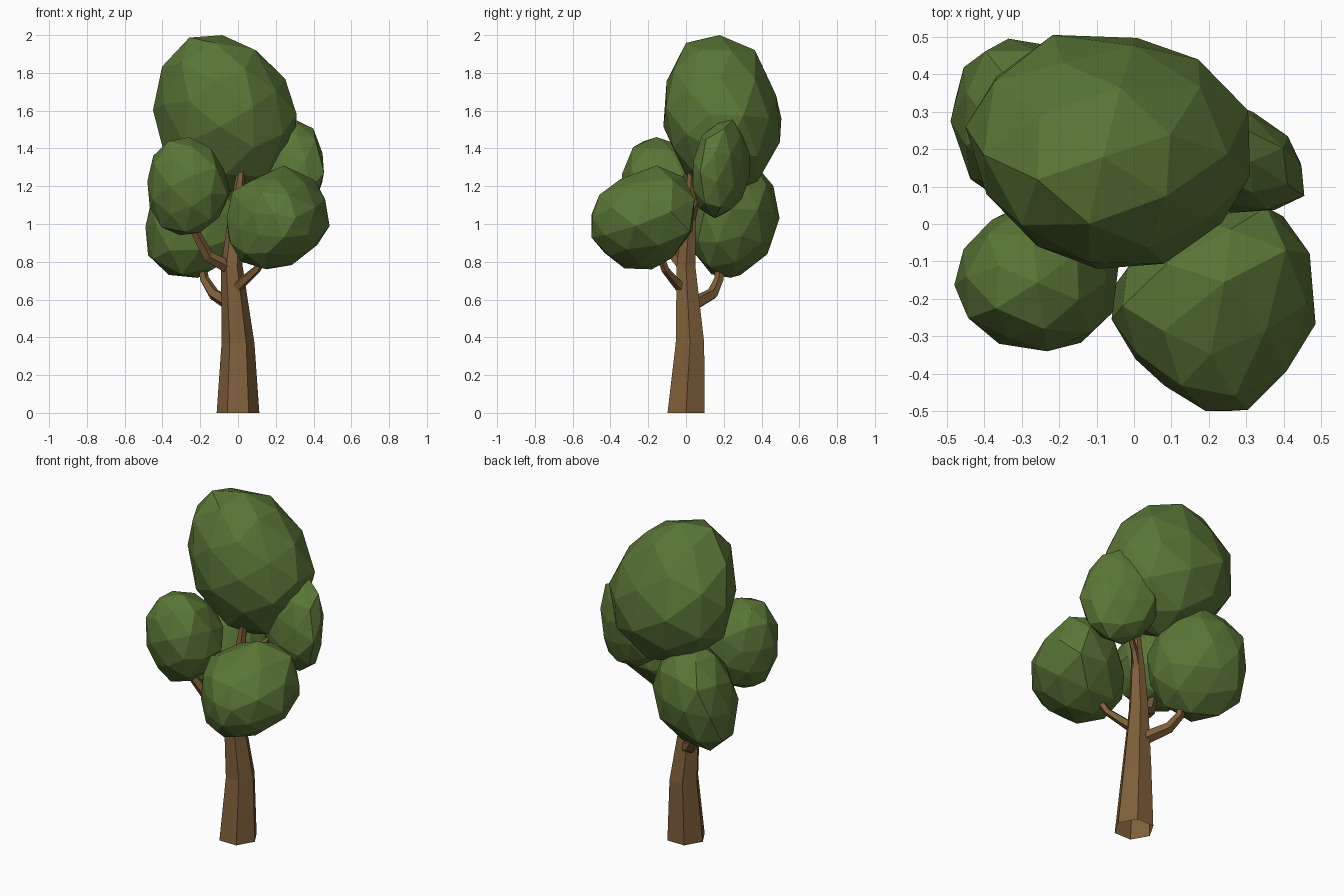
import bpy, bmesh, math, random
from mathutils import Vector, Euler, Quaternion

cube = bpy.data.objects.get("Cube")
if cube:
    bpy.data.objects.remove(cube, do_unlink=True)
random.seed(4)


def material(name, rgb):
    mat = bpy.data.materials.new(name)
    mat.use_nodes = True
    mat.diffuse_color = (*rgb, 1)
    mat.node_tree.nodes["Principled BSDF"].inputs["Base Color"].default_value = (*rgb, 1)
    return mat


leaf_green = material("leaf green", (0.102, 0.18, 0.037))
bark_brown = material("bark brown", (0.21, 0.115, 0.042))


def finish(name, bm, mat):
    mesh = bpy.data.meshes.new(name)
    bm.to_mesh(mesh)
    bm.free()
    mesh.materials.append(mat)
    obj = bpy.data.objects.new(name, mesh)
    bpy.context.collection.objects.link(obj)


def tube(name, path, sides, level=False):
    """Tapered limb through (x, y, z, radius) stations, open at its base."""
    bm = bmesh.new()
    pts = [Vector(p[:3]) for p in path]
    rings = []
    for i, p in enumerate(path):
        tangent = pts[min(i + 1, len(pts) - 1)] - pts[max(i - 1, 0)]
        turn = Quaternion() if level else Vector((0, 0, 1)).rotation_difference(tangent)
        ring = []
        for k in range(sides):
            a = math.tau * k / sides
            ring.append(bm.verts.new(pts[i] + turn @ Vector((math.cos(a), math.sin(a), 0)) * p[3]))
        rings.append(ring)
    for low, high in zip(rings, rings[1:]):
        for k in range(sides):
            n = (k + 1) % sides
            bm.faces.new((low[k], low[n], high[n], high[k]))
    bm.faces.new(rings[-1])
    finish(name, bm, bark_brown)


def clump(name, low, high, lean, bulges):
    """Faceted leaf mass filling a box, with axis correlations and local bulges."""
    bm = bmesh.new()
    bmesh.ops.create_icosphere(bm, subdivisions=2, radius=1)
    turn = Euler([random.uniform(0, math.tau) for _ in range(3)]).to_matrix()
    xy, xz, yz = lean
    ky = math.sqrt(1 - xy * xy)
    zy = (yz - xy * xz) / ky
    kz = math.sqrt(1 - xz * xz - zy * zy)
    for v in bm.verts:
        u = turn @ v.co * random.uniform(0.96, 1.04)
        p = Vector((u.x, xy * u.x + ky * u.y, xz * u.x + zy * u.y + kz * u.z))
        v.co = p
        for direction, amount in bulges:
            d = Vector(direction).normalized()
            v.co += d * amount * max(0, p.dot(d)) ** 2
    # Fit the lumpy shape to its box
    for axis in range(3):
        values = [v.co[axis] for v in bm.verts]
        a, b = min(values), max(values)
        for v in bm.verts:
            t = (v.co[axis] - a) / (b - a)
            v.co[axis] = low[axis] + t * (high[axis] - low[axis])
    finish(name, bm, leaf_green)


# Trunk and branches
tube("trunk", [(0, 0, 0, 0.113), (0, 0.021, 0.37, 0.087), (-0.033, 0, 0.78, 0.057),
               (-0.015, 0.015, 1.0, 0.042), (0.015, 0.03, 1.28, 0.022)], 6, level=True)
tube("front_right_branch", [(-0.03, 0, 0.76, 0.038), (-0.16, -0.06, 0.83, 0.032),
                            (-0.25, -0.13, 1.0, 0.024)], 5)
tube("front_left_branch", [(-0.02, -0.01, 0.65, 0.034), (0.02, -0.05, 0.69, 0.028),
                           (0.1, -0.11, 0.76, 0.022), (0.14, -0.14, 0.84, 0.02)], 5)
tube("back_right_branch", [(-0.03, 0.03, 0.57, 0.04), (-0.13, 0.14, 0.63, 0.032),
                           (-0.18, 0.175, 0.71, 0.026), (-0.2, 0.18, 0.84, 0.022)], 5)
tube("back_left_branch", [(-0.01, 0.02, 1.0, 0.025), (0.04, 0.05, 1.1, 0.02),
                          (0.16, 0.12, 1.22, 0.016)], 5)

# Leaf masses
clump("crown_leaves", (-0.45, -0.12, 1.15), (0.31, 0.505, 2.0), (-0.08, -0.1, -0.15),
      [((0, -0.2, -1), 0.18), ((-0.15, 0.1, 1), 0.08), ((1, -1, 1), -0.14),
       ((-1, 1, -1), 0.08), ((1, 1, 0), 0.08), ((-1, 0, -0.4), 0.06)])
clump("front_right_leaves", (-0.48, -0.34, 0.94), (-0.04, 0.06, 1.46), (0, 0, 0),
      [((1, 1, 0), 0.15), ((-1, -1, 0), -0.08), ((1, -1, 0), 0.18), ((-1, 1, 0), -0.1),
       ((0, -1, 1), 0.08), ((-1, -1, 1), 0.08)])
clump("front_left_leaves", (-0.06, -0.5, 0.76), (0.485, 0.045, 1.31), (0.1, 0.05, 0.1),
      [((-1, -1, 0), -0.36), ((1, 1, 0), 0.2), ((0, 1, 1), 0.25), ((0, 1, -1), 0.2),
       ((0, -1, -1), -0.12), ((1, 1, 1), 0.15)])
clump("back_left_leaves", (0.05, 0.03, 1.03), (0.455, 0.34, 1.555), (-0.25, 0.08, 0.18),
      [((1, 0, 1), 0.1), ((1, 0, -1), 0.25), ((1, 1, 0), -0.1), ((1, -1, 0), 0.08)])
clump("back_right_leaves", (-0.49, 0.03, 0.715), (0.02, 0.495, 1.36), (-0.15, 0.03, 0.05),
      [((-1, 1, 0), 0.12), ((-1, 0, -1), 0.2), ((1, -1, -1), 0.12), ((-1, -1, -0.3), 0.15)])
